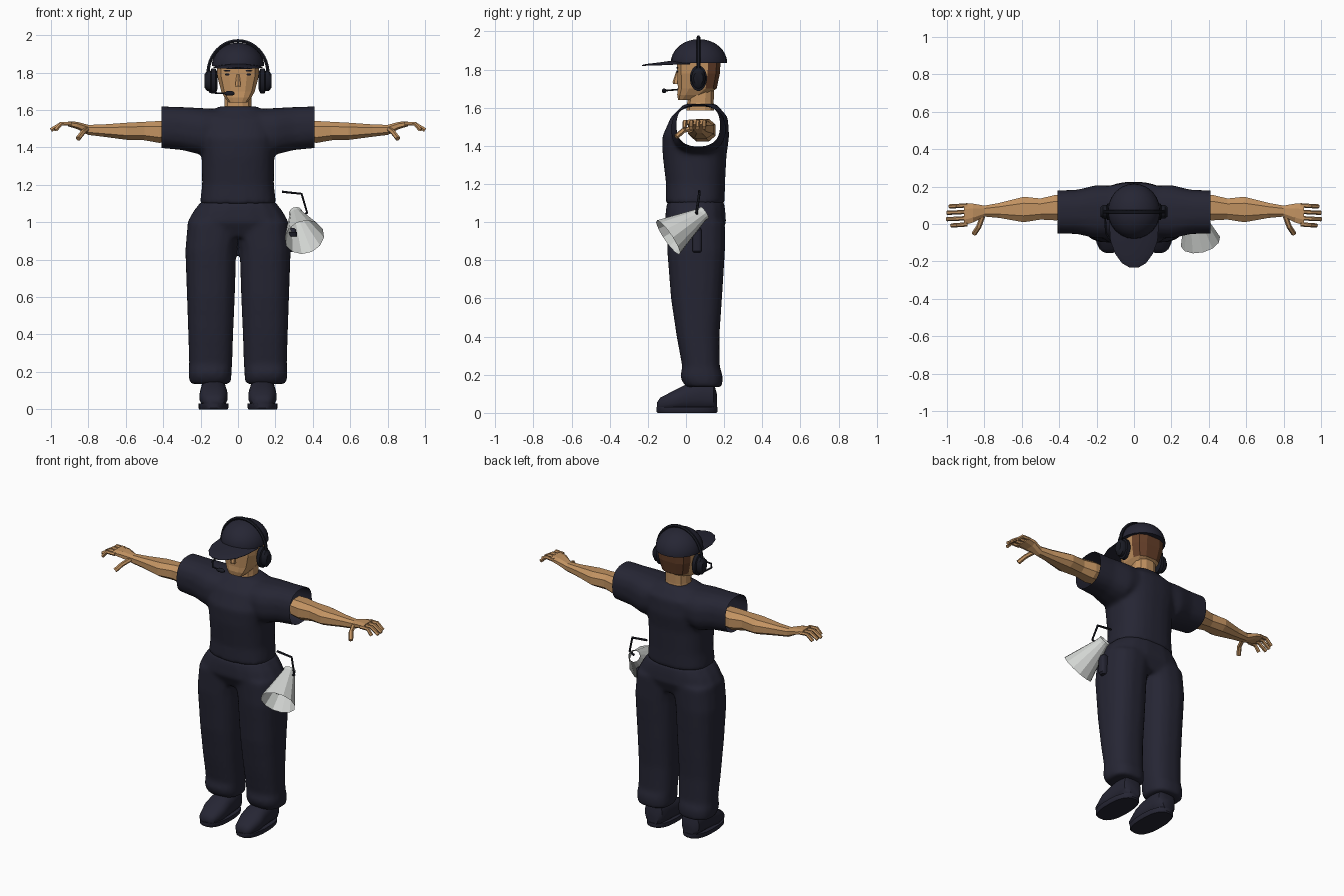
import bpy, bmesh, math
from mathutils import Vector, Matrix

if "Cube" in bpy.data.objects:
    bpy.data.objects.remove(bpy.data.objects["Cube"])


def material(name, r, g, b):
    mat = bpy.data.materials.new(name)
    mat.use_nodes = True
    mat.diffuse_color = (r, g, b, 1)
    shader = next(n for n in mat.node_tree.nodes if n.type == "BSDF_PRINCIPLED")
    shader.inputs["Base Color"].default_value = (r, g, b, 1)
    return mat


NAVY = material("navy cloth", .019, .019, .034)
BLACK = material("black plastic", .01, .011, .018)
SKIN = material("tan skin", .54, .29, .12)
HAIR = material("brown hair", .13, .05, .022)
GREY = material("pale grey", .65, .67, .65)


def loft(bm, axis, rings, sides=16, power=.8, flip=1):
    """Skin rounded sections (position, a_min, a_max, b_min, b_max) along an axis."""
    place = {"x": lambda t, a, b: (t * flip, a, b),
             "y": lambda t, a, b: (a * flip, t, b),
             "z": lambda t, a, b: (a * flip, b, t)}[axis]

    def bulge(v):
        return math.copysign(abs(v) ** power, v)

    loops = []
    for t, a0, a1, b0, b1 in rings:
        loop = []
        for i in range(sides):
            ang = math.tau * (i + .5) / sides
            a = (a0 + a1 + (a1 - a0) * bulge(math.cos(ang))) / 2
            b = (b0 + b1 + (b1 - b0) * bulge(math.sin(ang))) / 2
            loop.append(bm.verts.new(place(t, a, b)))
        loops.append(loop)
    for low, high in zip(loops, loops[1:]):
        for i in range(sides):
            j = (i + 1) % sides
            bm.faces.new((low[i], low[j], high[j], high[i]))
    bm.faces.new(loops[0])
    bm.faces.new(loops[-1])


def finish(name, bm, mat, smooth=True, recalc=True):
    if recalc:
        bmesh.ops.recalc_face_normals(bm, faces=bm.faces[:])
    mesh = bpy.data.meshes.new(name)
    bm.to_mesh(mesh)
    bm.free()
    mesh.materials.append(mat)
    mesh.polygons.foreach_set("use_smooth", [smooth] * len(mesh.polygons))
    if smooth:
        mesh.set_sharp_from_angle(angle=math.radians(40))
    ob = bpy.data.objects.new(name, mesh)
    bpy.context.scene.collection.objects.link(ob)
    return ob


def solid(name, axis, rings, mat, smooth=True, **options):
    bm = bmesh.new()
    loft(bm, axis, rings, **options)
    return finish(name, bm, mat, smooth)


def baked(ob):
    graph = bpy.context.evaluated_depsgraph_get()
    mesh = bpy.data.meshes.new_from_object(ob.evaluated_get(graph))
    bpy.data.objects.remove(ob)
    return mesh


def fused(name, bm, mat, cut=None):
    """Merge overlapping lofts into one soft garment, open at x = cut."""
    ob = finish(name + " base", bm, mat)
    remesh = ob.modifiers.new("merge", "REMESH")
    remesh.mode, remesh.voxel_size = "VOXEL", .013
    soften = ob.modifiers.new("soften", "SMOOTH")
    soften.factor, soften.iterations = .5, 7
    bm = bmesh.new()
    bm.from_mesh(baked(ob))
    if cut:
        for s in (1, -1):
            bmesh.ops.bisect_plane(bm, geom=bm.verts[:] + bm.edges[:] + bm.faces[:],
                                   plane_co=(s * cut, 0, 0), plane_no=(s, 0, 0), clear_outer=True)
    return finish(name, bm, mat, recalc=False)


def tube(name, points, radius, mat, smooth=False):
    curve = bpy.data.curves.new(name, "CURVE")
    curve.dimensions, curve.bevel_depth = "3D", radius
    curve.bevel_resolution, curve.use_fill_caps = 1, True
    spline = curve.splines.new("POLY")
    spline.points.add(len(points) - 1)
    for p, co in zip(spline.points, points):
        p.co = (*co, 1)
    ob = bpy.data.objects.new(name, curve)
    bpy.context.scene.collection.objects.link(ob)
    bm = bmesh.new()
    bm.from_mesh(baked(ob))
    return finish(name, bm, mat, smooth)


# Trousers: two legs with cuffs, merged with the hips
bm = bmesh.new()
for s in (1, -1):
    loft(bm, "z", [(.135, .04, .257, 0, .19), (.17, .034, .264, -.025, .193), (.2, .034, .266, -.03, .193),
                   (.24, .03, .262, -.02, .178), (.4, .025, .267, -.05, .176), (.6, .016, .274, -.08, .19),
                   (.85, .008, .283, -.1, .206), (1, -.02, .27, -.1, .206)], flip=s)
loft(bm, "z", [(.92, -.27, .27, -.07, .18), (1, -.274, .274, -.112, .212),
               (1.06, -.24, .24, -.108, .208), (1.11, -.2, .2, -.1, .2)])
fused("trousers", bm, NAVY)

# Shirt: torso merged with open sleeves
bm = bmesh.new()
loft(bm, "z", [(1.095, -.205, .205, -.107, .203), (1.2, -.192, .192, -.105, .205), (1.35, -.195, .195, -.123, .213),
               (1.45, -.21, .21, -.125, .227), (1.55, -.21, .21, -.08, .22), (1.62, -.1, .1, -.01, .16)], sides=24)
for s in (1, -1):
    loft(bm, "x", [(0, -.06, .2, 1.42, 1.6), (.2, -.08, .21, 1.36, 1.612), (.3, -.055, .185, 1.385, 1.617),
                   (.46, -.05, .178, 1.4, 1.622)], flip=s)
fused("shirt", bm, NAVY, cut=.41)

for s, side in ((1, "left"), (-1, "right")):
    # Shoe with a flat sole
    solid(side + " shoe", "y", [(-.152, .1, .16, .02, .055), (-.135, .075, .185, .01, .08), (-.06, .055, .207, .01, .12),
                                (0, .057, .203, .01, .15), (.09, .062, .2, .01, .17), (.145, .07, .195, .01, .16),
                                (.162, .09, .17, .02, .1)], NAVY, flip=s)
    solid(side + " sole", "z", [(0, .055, .208, -.15, .16), (.008, .05, .213, -.157, .167), (.03, .05, .213, -.157, .167)],
          NAVY, sides=24, flip=s)
    # Arm, palm and digits
    solid(side + " arm", "x", [(.36, .02, .155, 1.43, 1.545), (.42, .015, .16, 1.42, 1.545), (.5, .02, .14, 1.435, 1.54),
                               (.59, .005, .15, 1.437, 1.535), (.72, .03, .115, 1.455, 1.525), (.8, .038, .1, 1.465, 1.522),
                               (.86, .005, .112, 1.497, 1.538), (.91, -.01, .112, 1.512, 1.54)],
          SKIN, smooth=False, sides=8, flip=s)
    for i, finger in enumerate(("index", "middle", "ring", "little")):
        y, reach = -.002 + i * .034, (.975, 1, .998, .985)[i]
        tube(f"{side} {finger} finger", [(s * .89, y, 1.525), (s * .945, y - .004, 1.527), (s * reach, y - .006, 1.493)],
             .0115, SKIN)
    tube(side + " thumb", [(s * .81, .04, 1.495), (s * .83, -.015, 1.48), (s * .855, -.052, 1.447)], .014, SKIN)
    # Ear cup
    solid(side + " ear cup", "x", [(.11, .035, .095, 1.71, 1.8), (.12, .02, .11, 1.688, 1.822), (.142, .02, .11, 1.688, 1.822),
                                   (.146, .028, .102, 1.7, 1.81), (.165, .028, .102, 1.7, 1.81), (.18, .04, .09, 1.72, 1.79)],
          BLACK, power=1, sides=20, flip=s)
    # Eye and brow plates
    for part, z, w, h in (("eye", 1.79, .013, .006), ("brow", 1.81, .02, .004)):
        solid(f"{side} {part}", "y", [(y, .058 - w, .058 + w, z - h, z + h) for y in (-.05, -.042)], BLACK,
              smooth=False, sides=8, flip=s)

# Neck and faceted head, with hair on the rear faces
solid("neck", "z", [(1.585, -.08, .08, 0, .15), (1.63, -.074, .074, .005, .147), (1.72, -.072, .072, .01, .15)],
      SKIN, smooth=False, sides=12)
head = solid("head", "z", [(1.64, -.05, .05, -.042, .03), (1.668, -.074, .074, -.048, .11), (1.7, -.092, .092, -.045, .163),
                           (1.78, -.113, .113, -.048, .18), (1.86, -.118, .118, -.05, .185)],
             SKIN, smooth=False, sides=12, power=.65)
head.data.materials.append(HAIR)
for face in head.data.polygons:
    if face.center.y > .08 and face.center.z > 1.685:
        face.material_index = 1
solid("nose", "z", [(1.725, -.017, .017, -.068, -.03), (1.735, -.016, .016, -.07, -.03), (1.79, -.008, .008, -.052, -.03)],
      SKIN, smooth=False, sides=6)

# Cap: dome and brim
bm = bmesh.new()
bmesh.ops.create_uvsphere(bm, u_segments=24, v_segments=16, radius=1,
                          matrix=Matrix.Translation((0, .068, 1.835)) @ Matrix.Diagonal((.14, .148, .125, 1)))
bmesh.ops.bisect_plane(bm, geom=bm.verts[:] + bm.edges[:] + bm.faces[:],
                       plane_co=(0, 0, 1.834), plane_no=(0, 0, -1), clear_outer=True)
bmesh.ops.holes_fill(bm, edges=[e for e in bm.edges if e.is_boundary])
finish("cap dome", bm, NAVY)
brim = solid("cap brim", "y", [(-.232, -.025, .025, 1.818, 1.824), (-.21, -.065, .065, 1.822, 1.83),
                               (-.16, -.102, .102, 1.828, 1.836), (-.09, -.128, .128, 1.838, 1.846),
                               (.02, -.136, .136, 1.842, 1.852)], NAVY)
for v in brim.data.vertices:
    v.co.z -= v.co.x ** 2

# Headset band and microphone
arc = [math.pi * i / 24 for i in range(25)]
tube("headset band", [(.16 * math.cos(a), .065, 1.795 + .175 * math.sin(a)) for a in arc], .01, BLACK, True)
tube("microphone boom", [(-.155, .045, 1.705), (-.15, -.05, 1.695), (-.11, -.105, 1.69), (-.04, -.115, 1.688)], .005, BLACK)
solid("microphone", "x", [(-.072, -.12, -.11, 1.683, 1.693), (-.06, -.127, -.103, 1.677, 1.701),
                          (-.03, -.127, -.103, 1.677, 1.701), (-.018, -.12, -.11, 1.683, 1.693)], BLACK, sides=10)

# Megaphone: open horn, rear ring, hanging strap rod and belt pouch
mouth, rear = Vector((.355, -.094, .92)), Vector((.31, .09, 1.045))
axis = rear - mouth
turn = axis.to_track_quat("Z", "Y").to_matrix().to_4x4()
for name, centre, r1, r2, depth in (("megaphone horn", (mouth + rear) / 2, .108, .034, axis.length),
                                    ("megaphone collar", rear, .037, .037, .02)):
    bm = bmesh.new()
    bmesh.ops.create_cone(bm, cap_ends=False, segments=12, radius1=r1, radius2=r2, depth=depth,
                          matrix=Matrix.Translation(centre) @ turn)
    finish(name, bm, GREY, smooth=False)
tube("megaphone rod", [(.235, .07, 1.163), (.34, .07, 1.152), (.37, .055, 1.05), (.335, .06, 1.035)], .007, BLACK)
solid("belt pouch", "z", [(.84, .265, .3, .04, .075), (.85, .26, .31, .033, .082), (.96, .26, .31, .033, .082),
                          (.97, .265, .3, .04, .075)], NAVY, power=.6)
solid("megaphone trigger", "z", [(z, .272, .318, -.005, .02) for z in (.925, .947)], BLACK, smooth=False, sides=8)
